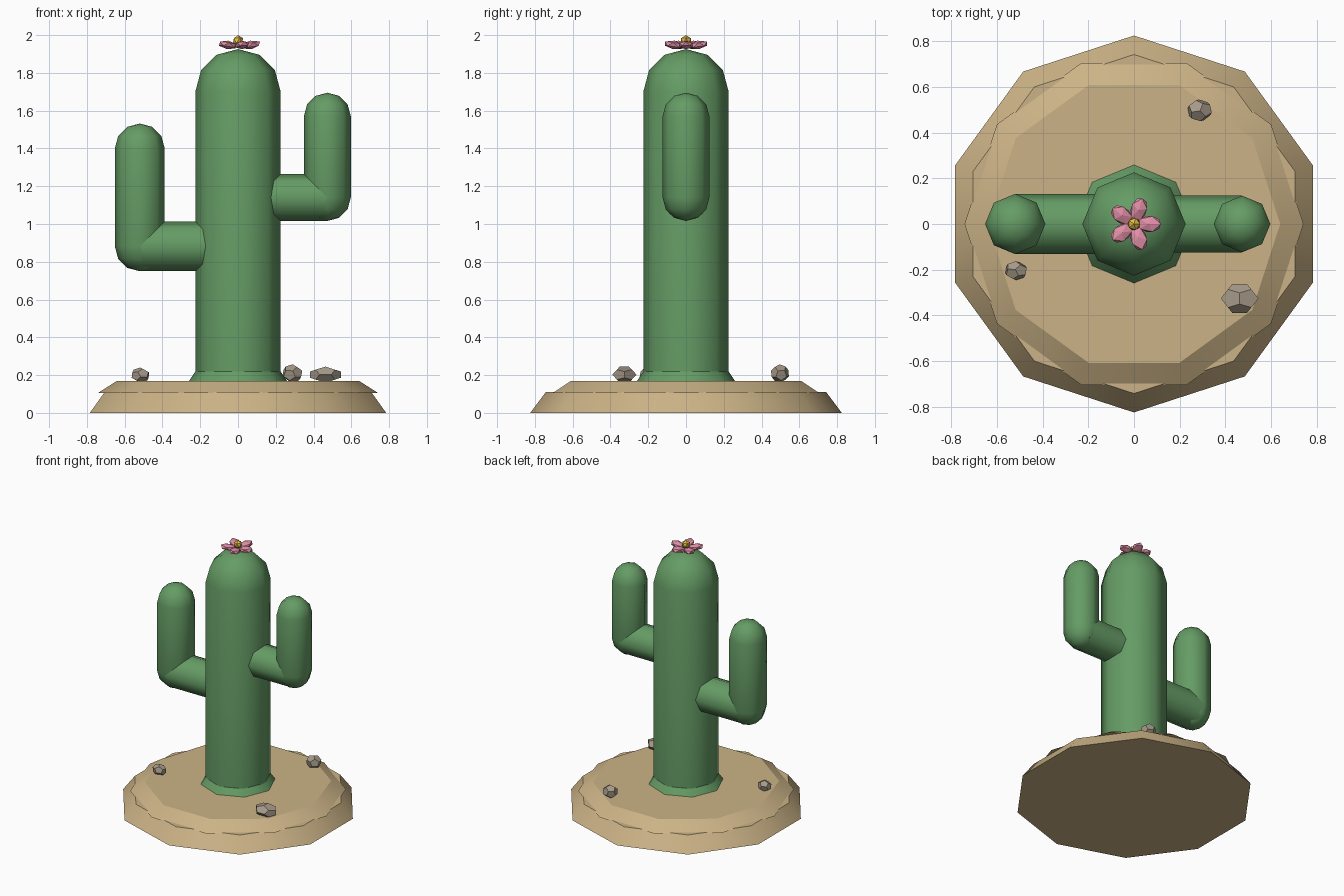
import bpy, bmesh, math
from mathutils import Matrix, Vector

if "Cube" in bpy.data.objects:
    bpy.data.objects.remove(bpy.data.objects["Cube"])


def material(name, rgb):
    m = bpy.data.materials.new(name)
    m.diffuse_color = (*rgb, 1)
    m.use_nodes = True
    m.node_tree.nodes["Principled BSDF"].inputs["Base Color"].default_value = m.diffuse_color
    return m


GREEN = material("cactus_green", (0.13, 0.33, 0.13))
SAND = material("sand", (0.60, 0.45, 0.24))
STONE = material("stone", (0.38, 0.32, 0.25))
PINK = material("petal_pink", (0.75, 0.27, 0.38))
YELLOW = material("pollen_yellow", (0.80, 0.52, 0.06))


def make(name, bm, mat, angle=None):
    bmesh.ops.recalc_face_normals(bm, faces=bm.faces)
    me = bpy.data.meshes.new(name)
    bm.to_mesh(me)
    bm.free()
    ob = bpy.data.objects.new(name, me)
    bpy.context.collection.objects.link(ob)
    me.materials.append(mat)
    if angle:
        bpy.ops.object.select_all(action='DESELECT')
        ob.select_set(True)
        bpy.context.view_layer.objects.active = ob
        bpy.ops.object.shade_smooth_by_angle(angle=math.radians(angle))
    return ob


def frustum(name, sides, r1, r2, z1, z2, mat, turn=0.0, angle=30):
    bm = bmesh.new()
    mx = Matrix.Translation((0, 0, (z1 + z2) / 2)) @ Matrix.Rotation(turn, 4, 'Z')
    bmesh.ops.create_cone(bm, cap_ends=True, segments=sides, radius1=r1,
                          radius2=r2, depth=z2 - z1, matrix=mx)
    return make(name, bm, mat, angle)


def column(name, x, r, z1, z2, round_bottom):
    """Eight-sided upright with domed ends; z1 and z2 are where the domes begin."""
    steps = [math.radians(a) for a in (0, 30, 60)]
    prof = [(r * math.cos(a), z2 + r * math.sin(a)) for a in steps]
    low = [(r * math.cos(a), z1 - r * math.sin(a)) for a in reversed(steps)]
    prof = (low if round_bottom else [(r, z1)]) + prof
    bm = bmesh.new()
    rings = [[bm.verts.new((x + p * math.cos(i * math.pi / 4),
                            p * math.sin(i * math.pi / 4), z)) for i in range(8)]
             for p, z in prof]
    bottom = bm.verts.new((x, 0, z1 - r if round_bottom else z1))
    top = bm.verts.new((x, 0, z2 + r))
    for i in range(8):
        j = (i + 1) % 8
        for a, b in zip(rings, rings[1:]):
            bm.faces.new((a[i], a[j], b[j], b[i]))
        bm.faces.new((rings[0][j], rings[0][i], bottom))
        bm.faces.new((rings[-1][i], rings[-1][j], top))
    return make(name, bm, GREEN, 65)


def arm(side, x, r, z_elbow, z_top):
    column(side + "_arm_upright", x, r, z_elbow, z_top - r, True)
    x_in = math.copysign(0.12, x)
    bm = bmesh.new()
    mx = Matrix.Translation(((x + x_in) / 2, 0, z_elbow)) @ Matrix.Rotation(math.pi / 2, 4, 'Y')
    bmesh.ops.create_cone(bm, cap_ends=True, segments=8, radius1=r, radius2=r,
                          depth=abs(x - x_in), matrix=mx)
    make(side + "_arm_branch", bm, GREEN, 65)


def rock(name, lo, hi, tilt):
    """Dodecahedron turned by tilt, then fitted to a bounding box."""
    g = (1 + 5 ** 0.5) / 2
    s = (-1, 1)
    pts = [(a, b, c) for a in s for b in s for c in s]
    for a in s:
        for b in s:
            p = (0, a / g, b * g)
            pts += [p, (p[1], p[2], 0), (p[2], 0, p[1])]
    rot = Matrix.Rotation(tilt, 3, 'Z') @ Matrix.Rotation(tilt * 0.6, 3, 'X')
    pts = [rot @ Vector(p) for p in pts]
    mn = [min(p[k] for p in pts) for k in range(3)]
    mxx = [max(p[k] for p in pts) for k in range(3)]
    bm = bmesh.new()
    for p in pts:
        bm.verts.new([lo[k] + (p[k] - mn[k]) / (mxx[k] - mn[k]) * (hi[k] - lo[k])
                      for k in range(3)])
    bmesh.ops.convex_hull(bm, input=bm.verts)
    bmesh.ops.dissolve_limit(bm, angle_limit=0.03, verts=bm.verts, edges=bm.edges)
    make(name, bm, STONE)


# Sand mound: two decagons, the upper turned half a side
frustum("sand_base", 10, 0.825, 0.742, 0, 0.11, SAND)
frustum("sand_top", 10, 0.742, 0.64, 0.105, 0.17, SAND, turn=math.pi / 10)

# Cactus body
frustum("trunk_foot", 8, 0.262, 0.225, 0.165, 0.22, GREEN, angle=40)
column("trunk", 0, 0.226, 0.15, 1.70, False)
arm("left", -0.52, 0.132, 0.882, 1.532)
arm("right", 0.473, 0.124, 1.14, 1.695)

# Flower
for i in range(5):
    bm = bmesh.new()
    mx = (Matrix.Translation((0, 0, 1.948)) @ Matrix.Rotation(i * math.tau / 5, 4, 'Z')
          @ Matrix.Translation((0.067, 0, 0)) @ Matrix.Rotation(-0.15, 4, 'Y')
          @ Matrix.Diagonal((0.058, 0.040, 0.023, 1)))
    bmesh.ops.create_icosphere(bm, subdivisions=1, radius=1, matrix=mx)
    make(f"petal_{i + 1}", bm, PINK)
bm = bmesh.new()
bmesh.ops.create_icosphere(bm, subdivisions=1, radius=0.03,
                           matrix=Matrix.Translation((0, 0, 1.97)))
make("flower_centre", bm, YELLOW)

# Rocks
rock("rock_front_right", (0.38, -0.39, 0.16), (0.545, -0.262, 0.245), 0.0)
rock("rock_back", (0.235, 0.45, 0.16), (0.34, 0.545, 0.257), 0.7)
rock("rock_left", (-0.563, -0.245, 0.16), (-0.47, -0.163, 0.24), 0.4)
